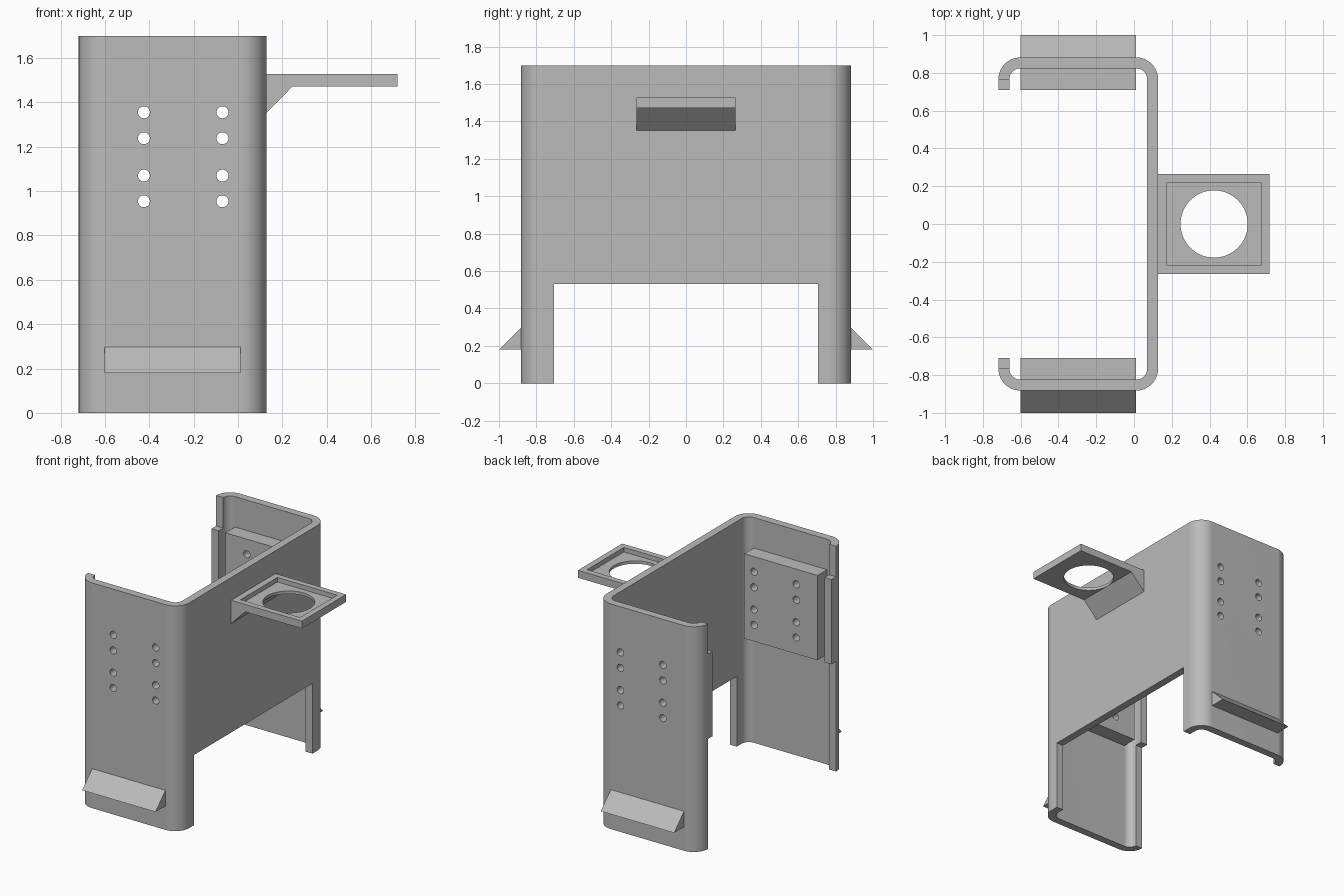
import bpy
import bmesh
from math import cos, sin, pi, radians
from mathutils import Vector

cube = bpy.data.objects.get("Cube")
if cube:
    bpy.data.objects.remove(cube, do_unlink=True)

grey = bpy.data.materials.new("plain grey")
grey.use_nodes = True
grey.diffuse_color = (0.5, 0.5, 0.5, 1)
grey.node_tree.nodes["Principled BSDF"].inputs["Base Color"].default_value = grey.diffuse_color

TOP = 1.70
LEFT, RIGHT = -0.718, 0.128      # channel extent in x
SIDE = 0.882                     # outer half width in y
WALL, R = 0.058, 0.117           # sheet thickness, outer bend radius
FLAT_A, FLAT_B = LEFT + R, RIGHT - R
BEND_Y = SIDE - R
PAD_Y, PAD_LOW, PAD_HIGH = 0.71, 0.83, 1.47


def add_prism(bm, points, offset):
    """Extrude a closed loop of 3D points along offset."""
    face = bm.faces.new([bm.verts.new(p) for p in points])
    ext = bmesh.ops.extrude_face_region(bm, geom=[face])
    moved = [g for g in ext["geom"] if isinstance(g, bmesh.types.BMVert)]
    bmesh.ops.translate(bm, verts=moved, vec=Vector(offset))


def make(name, *prisms):
    bm = bmesh.new()
    for points, offset in prisms:
        add_prism(bm, points, offset)
    bmesh.ops.recalc_face_normals(bm, faces=bm.faces)
    mesh = bpy.data.meshes.new(name)
    bm.to_mesh(mesh)
    bm.free()
    mesh.materials.append(grey)
    obj = bpy.data.objects.new(name, mesh)
    bpy.context.collection.objects.link(obj)
    return obj


def box(x0, x1, y0, y1, z0, z1):
    return ([(x0, y0, z0), (x1, y0, z0), (x1, y1, z0), (x0, y1, z0)], (0, 0, z1 - z0))


def activate(obj):
    bpy.ops.object.select_all(action="DESELECT")
    obj.select_set(True)
    bpy.context.view_layer.objects.active = obj


def cut(obj, *cutters):
    activate(obj)
    for cutter in cutters:
        cutter.hide_render = True
        mod = obj.modifiers.new("cut", "BOOLEAN")
        mod.operation = "DIFFERENCE"
        mod.solver = "EXACT"
        mod.object = cutter
        bpy.ops.object.modifier_apply(modifier=mod.name)


def smooth(obj):
    activate(obj)
    bpy.ops.object.shade_smooth_by_angle(angle=radians(30))
    obj.modifiers.new("even shading", "WEIGHTED_NORMAL").keep_sharp = True


def bends(radius, steps=12):
    """Four rounded corners running from the back lip to the front lip."""
    corners = [(FLAT_A, BEND_Y, pi), (FLAT_B, BEND_Y, pi / 2),
               (FLAT_B, -BEND_Y, 0), (FLAT_A, -BEND_Y, -pi / 2)]
    return [(cx + radius * cos(a - pi / 2 * i / steps),
             cy + radius * sin(a - pi / 2 * i / steps), 0)
            for cx, cy, a in corners for i in range(steps + 1)]


def circle(x, y, z, radius, vertical, sides):
    pts = []
    for i in range(sides):
        u, v = radius * cos(2 * pi * i / sides), radius * sin(2 * pi * i / sides)
        pts.append((x + u, y + v, z) if vertical else (x + u, y, z + v))
    return pts


# Cutters
holes = make("hole_cutter", *[
    (circle(x, -1.2, z, 0.027, False, 24), (0, 2.4, 0))
    for x in (-0.424, -0.07) for z in (0.954, 1.07, 1.238, 1.355)])
# the bolt holes run only through the two side panels and pads
opening = make("opening_cutter", box(0.03, 0.3, -0.706, 0.706, -0.1, 0.53))

# Bent sheet channel
shell = make("channel_shell", (bends(R) + bends(R - WALL)[::-1], (0, 0, TOP)))
cut(shell, opening, holes)
smooth(shell)

# Parts repeated on the front and back panels
for side, name in ((-1, "front"), (1, "back")):
    y_pad, y_in = sorted((side * PAD_Y, side * (SIDE - WALL)))
    pad = make(name + "_mounting_pad", box(FLAT_A, FLAT_B, y_pad, y_in, PAD_LOW, PAD_HIGH))
    cut(pad, holes)
    smooth(pad)

    y0, y1 = sorted((side * PAD_Y, side * BEND_Y))
    make(name + "_lip_tab", box(LEFT, LEFT + WALL, y0, y1, PAD_LOW, PAD_HIGH))

    wedge = [(FLAT_A, side * SIDE, 0.18), (FLAT_A, side, 0.18), (FLAT_A, side * SIDE, 0.298)]
    make(name + "_wedge", (wedge, (FLAT_B - FLAT_A, 0, 0)))

# Holder tray with a square recess and a round hole
tray = make("holder_tray", box(RIGHT, 0.718, -0.264, 0.264, 1.472, 1.528))
recess = make("recess_cutter", box(0.175, 0.673, -0.22, 0.22, 1.494, 1.6))
round_hole = make("round_hole_cutter", (circle(0.424, 0, 1.3, 0.178, True, 64), (0, 0, 0.4)))
cut(tray, recess, round_hole)
smooth(tray)

# Sloped support under the tray
make("tray_gusset", ([(RIGHT, -0.264, 1.352), (0.246, -0.264, 1.472), (RIGHT, -0.264, 1.472)],
                     (0, 0.528, 0)))

for cutter in (holes, opening, recess, round_hole):
    bpy.data.objects.remove(cutter, do_unlink=True)
